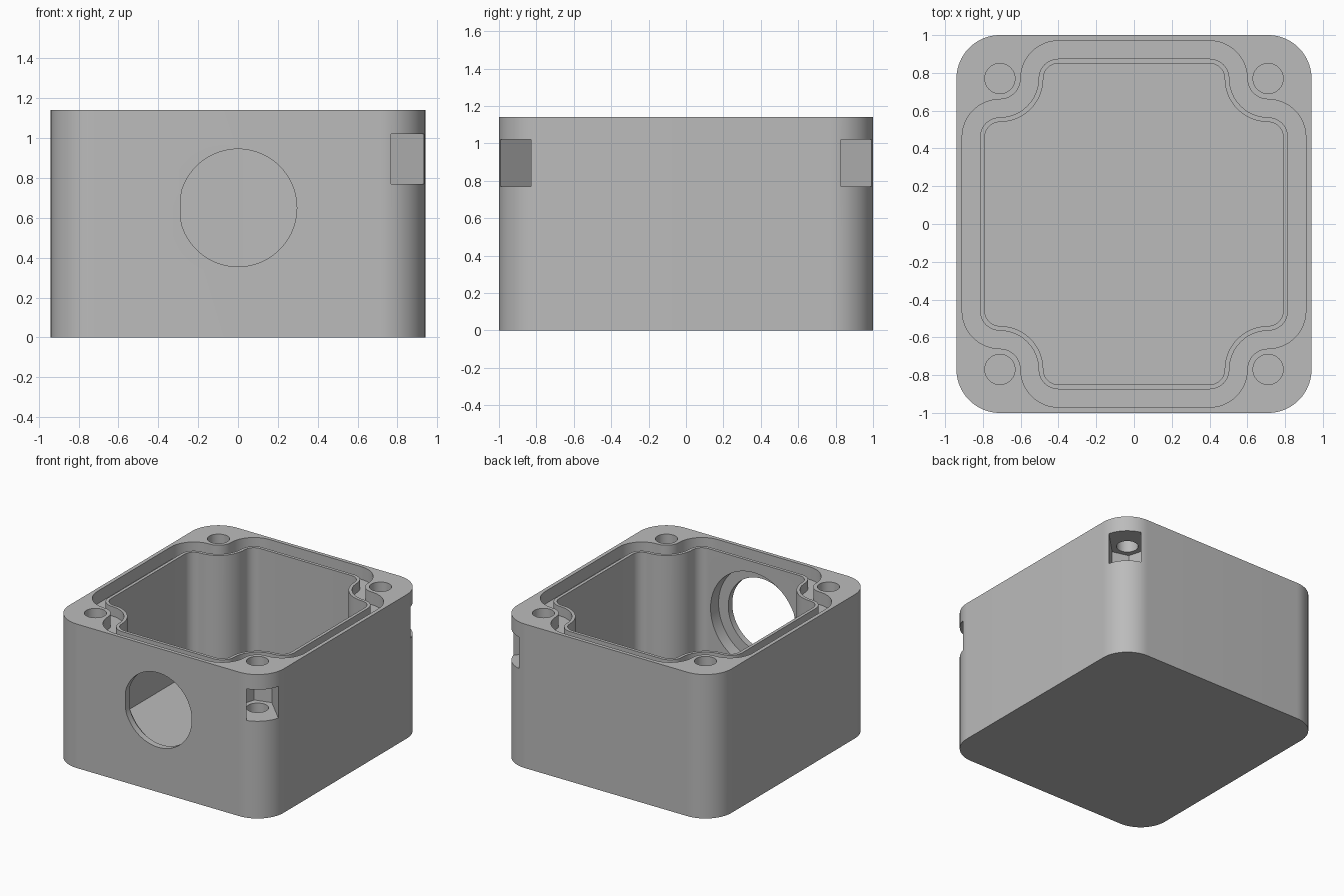
import bpy, bmesh
from math import sin, cos, pi, radians, sqrt
from mathutils import Matrix, Vector

cube = bpy.data.objects.get("Cube")
if cube:
    bpy.data.objects.remove(cube, do_unlink=True)

HALF_X, HALF_Y, TOP = 0.94, 1.0, 1.14
BOSS_X, BOSS_Y = 0.71, 0.77          # screw centres
FLOOR, GROOVE, RIB = 0.15, 1.04, 1.115

grey = bpy.data.materials.new("housing grey")
grey.use_nodes = True
colour = (0.5, 0.5, 0.5, 1)
grey.diffuse_color = colour
grey.node_tree.nodes["Principled BSDF"].inputs["Base Color"].default_value = colour


def arc(cx, cy, r, start, end, steps=12):
    angles = [radians(start + (end - start) * i / steps) for i in range(steps + 1)]
    return [(cx + r * cos(a), cy + r * sin(a)) for a in angles]


def four_corners(quarter):
    """Mirror the +x +y quarter of an outline into a closed clockwise loop."""
    back = quarter[::-1]
    return (quarter + [(x, -y) for x, y in back]
            + [(-x, -y) for x, y in quarter] + [(-x, y) for x, y in back])


def cavity_outline(inset):
    """Rectangle whose corners curve inward around the screw bosses."""
    cx, cy = 0.40, 0.46
    r = 0.2 - inset
    return four_corners(arc(cx, BOSS_Y, r, 90, 0)
                        + arc(BOSS_X, BOSS_Y, 0.11 + inset, 180, 270)[1:-1]
                        + arc(BOSS_X, cy, r, 90, 0))


def prism(name, outline, low, high, matrix=None):
    bm = bmesh.new()
    face = bm.faces.new([bm.verts.new((x, y, low)) for x, y in outline])
    top = bmesh.ops.extrude_face_region(bm, geom=[face])["geom"]
    bmesh.ops.translate(bm, vec=(0, 0, high - low),
                        verts=[v for v in top if isinstance(v, bmesh.types.BMVert)])
    if matrix:
        bm.transform(matrix)
    bmesh.ops.recalc_face_normals(bm, faces=bm.faces)
    mesh = bpy.data.meshes.new(name)
    bm.to_mesh(mesh)
    bm.free()
    mesh.materials.append(grey)
    obj = bpy.data.objects.new(name, mesh)
    bpy.context.collection.objects.link(obj)
    return obj


def combine(target, tool, operation="DIFFERENCE"):
    mod = target.modifiers.new(tool.name, "BOOLEAN")
    mod.operation, mod.solver, mod.object = operation, "EXACT", tool
    bpy.context.view_layer.objects.active = target
    bpy.ops.object.modifier_apply(modifier=mod.name)
    bpy.data.objects.remove(tool, do_unlink=True)


# Outer shell with rounded upright corners
R = 0.23
body = prism("enclosure_body",
             four_corners(arc(HALF_X - R, HALF_Y - R, R, 90, 0, 20)), 0, TOP)

# Gasket groove, thin rib beside it, then the main cavity
combine(body, prism("groove_cutter", cavity_outline(0), GROOVE, TOP + 0.1))
combine(body, prism("sealing_rib", cavity_outline(0.095), GROOVE - 0.05, RIB), "UNION")
combine(body, prism("cavity_cutter", cavity_outline(0.12), FLOOR, TOP + 0.1))

# Front opening: round with one flat side, and a wider recess behind it
to_front = Matrix.Translation((0, 0, 0.65)) @ Matrix.Rotation(pi / 2, 4, "X")
opening = [(max(x, -0.285), y) for x, y in arc(0, 0, 0.295, 0, 360, 80)[:-1]]
flat = [p for p in opening if p[0] <= -0.285]
opening = [p for p in opening if p not in flat[1:-1]]
combine(body, prism("opening_cutter", opening, 0.8, 1.1, to_front))
combine(body, prism("recess_cutter", arc(0, 0, 0.38, 0, 360, 80)[:-1], 0.8, 0.95, to_front))

# Nut slots open to each corner, and the screw holes through them
W = 0.1165
nut_slot = [(0.4, -W), (0.4, W), (-W / sqrt(3), W), (-2 * W / sqrt(3), 0), (-W / sqrt(3), -W)]
for sx in (1, -1):
    for sy in (1, -1):
        centre = Vector((sx * BOSS_X, sy * BOSS_Y, 0))
        spin = Vector((1, 0)).angle_signed(Vector((sx, sy)))
        place = Matrix.Translation(centre) @ Matrix.Rotation(-spin, 4, "Z")
        combine(body, prism("slot_cutter", nut_slot, 0.77, 1.02, place))
        hole = arc(0, 0, 0.08, 0, 360, 32)[:-1]
        combine(body, prism("screw_cutter", hole, 0.4, TOP + 0.1, place))

# Smooth curves, crisp edges
bpy.ops.object.select_all(action="DESELECT")
body.select_set(True)
bpy.context.view_layer.objects.active = body
bpy.ops.object.shade_smooth_by_angle(angle=radians(30))
